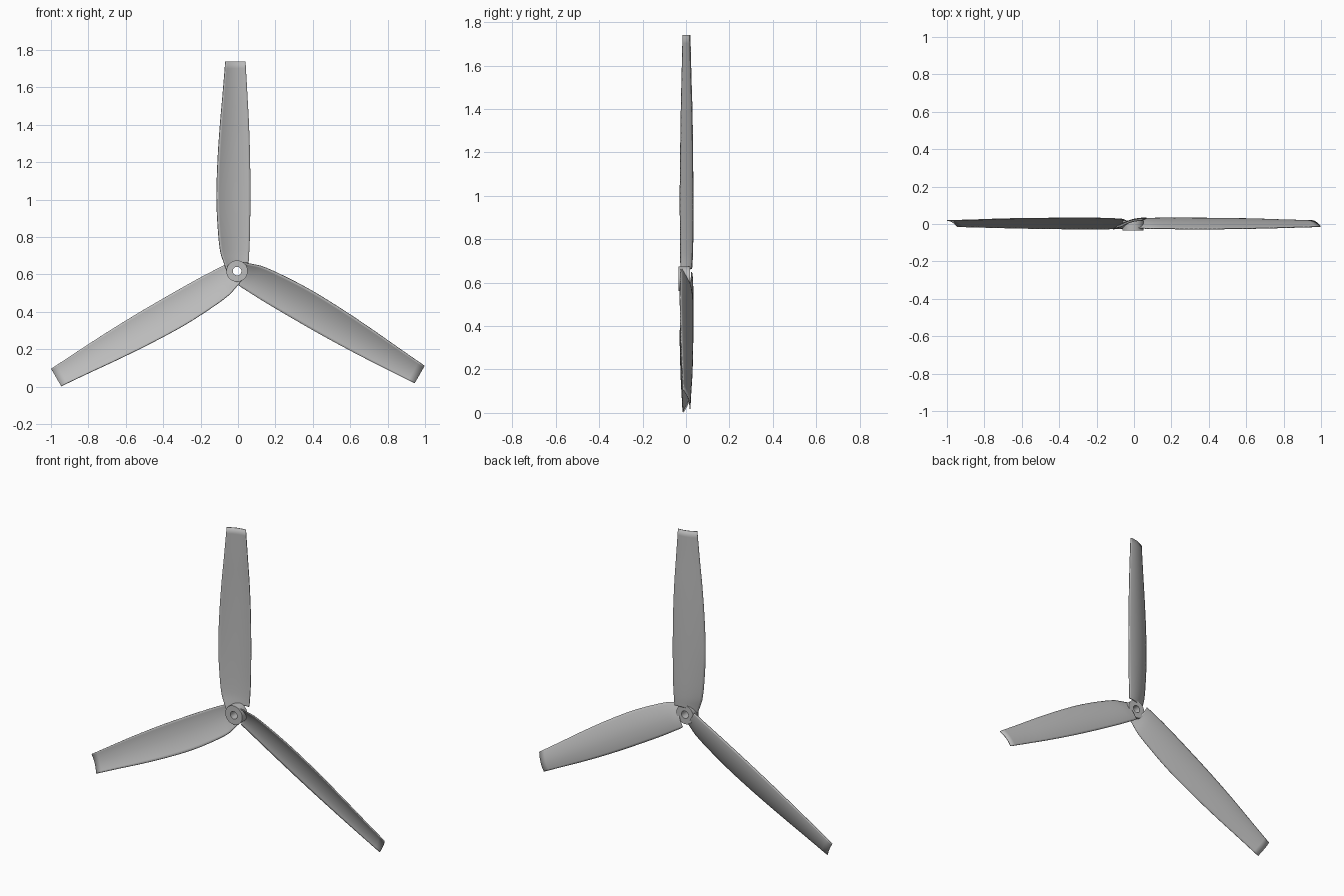
import bpy, bmesh, math
from mathutils import Matrix, Vector

cube = bpy.data.objects.get("Cube")
if cube:
    bpy.data.objects.remove(cube, do_unlink=True)

CENTRE = Vector((-0.005, 0, 0.618))
TIP_RADIUS = 1.122
SPANS, CHORDS = 40, 14

grey = bpy.data.materials.new("light grey")
grey.use_nodes = True
grey.diffuse_color = (0.5, 0.5, 0.5, 1)
grey.node_tree.nodes["Principled BSDF"].inputs["Base Color"].default_value = (0.5, 0.5, 0.5, 1)

# Blade stations: radius, leading x, trailing x, leading y, trailing y
STATIONS = [
    (0.00, -0.055, 0.050, -0.022, 0.022),
    (0.05, -0.072, 0.062, -0.024, 0.026),
    (0.10, -0.088, 0.065, -0.025, 0.029),
    (0.20, -0.100, 0.069, -0.026, 0.031),
    (0.38, -0.109, 0.071, -0.027, 0.031),
    (0.58, -0.104, 0.070, -0.025, 0.030),
    (0.78, -0.091, 0.064, -0.022, 0.027),
    (0.95, -0.076, 0.055, -0.018, 0.022),
    (TIP_RADIUS, -0.062, 0.045, -0.014, 0.018),
]


def station(r):
    """Smooth interpolation through the blade stations."""
    i = 0
    while i < len(STATIONS) - 2 and r > STATIONS[i + 1][0]:
        i += 1
    a, b = STATIONS[i], STATIONS[i + 1]
    before, after = STATIONS[max(i - 1, 0)], STATIONS[min(i + 2, len(STATIONS) - 1)]
    h = b[0] - a[0]
    t = (r - a[0]) / h
    out = []
    for k in range(1, 5):
        m0 = (b[k] - before[k]) / (b[0] - before[0]) * h
        m1 = (after[k] - a[k]) / (after[0] - a[0]) * h
        out.append((2*t**3 - 3*t**2 + 1) * a[k] + (t**3 - 2*t**2 + t) * m0
                   + (3*t**2 - 2*t**3) * b[k] + (t**3 - t**2) * m1)
    return out


def finish(bm, name):
    bmesh.ops.recalc_face_normals(bm, faces=bm.faces)
    mesh = bpy.data.meshes.new(name)
    bm.to_mesh(mesh)
    bm.free()
    mesh.materials.append(grey)
    ob = bpy.data.objects.new(name, mesh)
    bpy.context.collection.objects.link(ob)
    bpy.ops.object.select_all(action="DESELECT")
    ob.select_set(True)
    bpy.context.view_layer.objects.active = ob
    bpy.ops.object.shade_smooth_by_angle(angle=math.radians(35))
    ob.location = CENTRE
    return ob


# Cambered, twisted blade: steep at the leading edge, flat at the trailing edge
def make_blade(name, angle):
    bm = bmesh.new()
    rows = []
    for i in range(SPANS + 1):
        u = (i / SPANS) ** 1.4
        row = []
        for j in range(CHORDS + 1):
            s = j / CHORDS  # 0 trailing, 1 leading
            root = 0.045 * (1 - s ** 4)
            r = root + (TIP_RADIUS - root) * u
            xl, xt, yl, yt = station(r)
            y = yt + (yl - yt) * (1.15 * s * s - 0.15 * s)
            row.append(bm.verts.new((xt + (xl - xt) * s, y, r)))
        rows.append(row)
    for a, b in zip(rows, rows[1:]):
        for j in range(CHORDS):
            bm.faces.new((a[j], a[j + 1], b[j + 1], b[j]))
    bm.transform(Matrix.Rotation(angle, 4, "Y"))
    ob = finish(bm, name)
    skin = ob.modifiers.new("thickness", "SOLIDIFY")
    skin.thickness = 0.005
    skin.offset = 0


for name, turn in (("top_blade", 0), ("left_blade", 1), ("right_blade", 2)):
    make_blade(name, turn * math.tau / 3)

# Hub: a ring with a shaft hole
bm = bmesh.new()
profile = [(0.023, -0.034), (0.057, -0.034), (0.057, 0.018), (0.023, 0.018)]
verts = [bm.verts.new((x, y, 0)) for x, y in profile]
edges = [bm.edges.new((verts[k], verts[(k + 1) % 4])) for k in range(4)]
bmesh.ops.spin(bm, geom=verts + edges, cent=(0, 0, 0), axis=(0, 1, 0),
               angle=math.tau, steps=48)
bmesh.ops.remove_doubles(bm, verts=bm.verts, dist=0.0001)
finish(bm, "hub")
